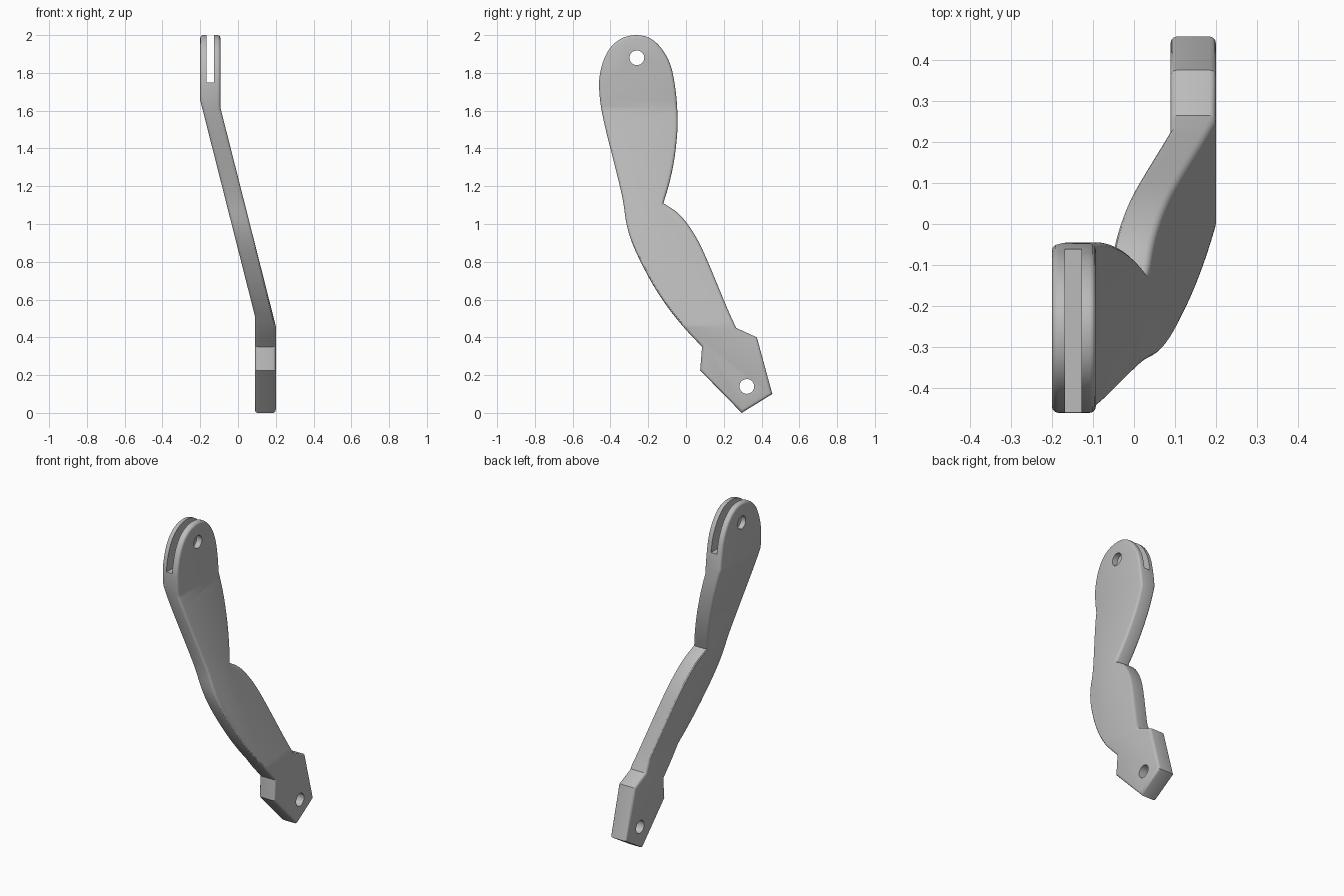
import bpy, bmesh, math
from mathutils import Vector, Matrix

if "Cube" in bpy.data.objects:
    bpy.data.objects.remove(bpy.data.objects["Cube"], do_unlink=True)

steel = bpy.data.materials.new("grey_steel")
steel.use_nodes = True
GREY = (0.5, 0.5, 0.5, 1)
steel.diffuse_color = GREY
steel.node_tree.nodes["Principled BSDF"].inputs["Base Color"].default_value = GREY


def spline(points, steps=4):
    """Smooth curve through the points, without the last one."""
    p = [Vector(q) for q in points]
    p = [2 * p[0] - p[1]] + p + [2 * p[-1] - p[-2]]
    out = []
    for a, b, c, d in zip(p, p[1:], p[2:], p[3:]):
        for i in range(steps):
            t = i / steps
            out.append(0.5 * (2 * b + (c - a) * t + (2 * a - 5 * b + 4 * c - d) * t * t
                              + (3 * b - a - 3 * c + d) * t ** 3))
    return out


def add_object(name, bm):
    mesh = bpy.data.meshes.new(name)
    bm.to_mesh(mesh)
    bm.free()
    obj = bpy.data.objects.new(name, mesh)
    bpy.context.scene.collection.objects.link(obj)
    mesh.materials.append(steel)
    return obj


# Side outline (y, z): lower rear edge, rounded head and front edge, foot
rear = [(0.265, 0.45), (0.22, 0.55), (0.17, 0.67), (0.12, 0.79), (0.07, 0.9),
        (0.015, 0.99), (-0.045, 1.06), (-0.12, 1.11)]
head = [(-0.12, 1.11), (-0.09, 1.21), (-0.064, 1.33), (-0.048, 1.46), (-0.045, 1.56),
        (-0.05, 1.66), (-0.063, 1.76), (-0.085, 1.85), (-0.13, 1.93), (-0.19, 1.983),
        (-0.26, 2), (-0.335, 1.985), (-0.395, 1.94), (-0.435, 1.87), (-0.456, 1.79),
        (-0.46, 1.72), (-0.45, 1.62), (-0.425, 1.5), (-0.39, 1.36), (-0.355, 1.22),
        (-0.333, 1.12), (-0.315, 1), (-0.285, 0.9), (-0.235, 0.79), (-0.17, 0.67),
        (-0.09, 0.55), (0, 0.44), (0.085, 0.35)]
foot = [(0.085, 0.35), (0.075, 0.225), (0.295, 0), (0.457, 0.1), (0.375, 0.4)]
outline = spline(rear) + spline(head) + [Vector(p) for p in foot]

# Each side: x and z of its lower and upper bend
BENDS = {1: (0.2, 0.46, -0.093, 1.615), -1: (0.089, 0.515, -0.2, 1.655)}


def bent_x(side, z):
    x0, z0, x1, z1 = BENDS[side]
    t = min(1, max(0, (z - z0) / (z1 - z0)))
    return x0 + (x1 - x0) * t


# Bent lever arm
bm = bmesh.new()
face = bm.faces.new([bm.verts.new((-1, y, z)) for y, z in outline])
ext = bmesh.ops.extrude_face_region(bm, geom=[face])
bmesh.ops.translate(bm, vec=(2, 0, 0),
                    verts=[v for v in ext["geom"] if isinstance(v, bmesh.types.BMVert)])
bmesh.ops.recalc_face_normals(bm, faces=bm.faces)
for side in BENDS:
    for z in BENDS[side][1::2]:
        bmesh.ops.bisect_plane(bm, geom=bm.verts[:] + bm.edges[:] + bm.faces[:],
                               plane_co=(0, 0, z), plane_no=(0, 0, 1), dist=1e-5)
for v in bm.verts:
    v.co.x = bent_x(1 if v.co.x > 0 else -1, v.co.z)
bm.normal_update()
rim = [e for e in bm.edges if len(e.link_faces) == 2
       and sum(abs(f.normal.x) > 0.7 for f in e.link_faces) == 1]
bmesh.ops.bevel(bm, geom=rim, offset=0.015, segments=3, profile=0.5, affect="EDGES")
bmesh.ops.recalc_face_normals(bm, faces=bm.faces)
arm = add_object("lever_arm", bm)


def cut(name, bm):
    cutter = add_object(name, bm)
    cutter.hide_render = True
    cutter.hide_viewport = True
    cutter.display_type = "WIRE"
    mod = arm.modifiers.new(name, "BOOLEAN")
    mod.operation = "DIFFERENCE"
    mod.solver = "EXACT"
    mod.object = cutter


# Slot through the head
bm = bmesh.new()
bmesh.ops.create_cube(bm, matrix=Matrix.Translation((-0.148, -0.25, 2))
                      @ Matrix.Diagonal((0.04, 1, 0.5, 1)))
cut("head_slot_cutter", bm)

# Pivot holes in head and foot
for name, x, y, z in (("head", -0.15, -0.26, 1.88), ("foot", 0.145, 0.322, 0.14)):
    bm = bmesh.new()
    bmesh.ops.create_cone(bm, cap_ends=True, segments=32, radius1=0.039, radius2=0.039, depth=0.4,
                          matrix=Matrix.Translation((x, y, z)) @ Matrix.Rotation(math.pi / 2, 4, "Y"))
    cut(name + "_hole_cutter", bm)

# Bake the cuts and drop the cutters
bpy.context.view_layer.update()
graph = bpy.context.evaluated_depsgraph_get()
baked = bpy.data.meshes.new_from_object(arm.evaluated_get(graph))
cutters = [m.object for m in arm.modifiers]
arm.modifiers.clear()
arm.data = baked
for c in cutters:
    bpy.data.objects.remove(c, do_unlink=True)

bpy.ops.object.select_all(action="DESELECT")
arm.select_set(True)
bpy.context.view_layer.objects.active = arm
bpy.ops.object.shade_smooth_by_angle(angle=math.radians(32))
